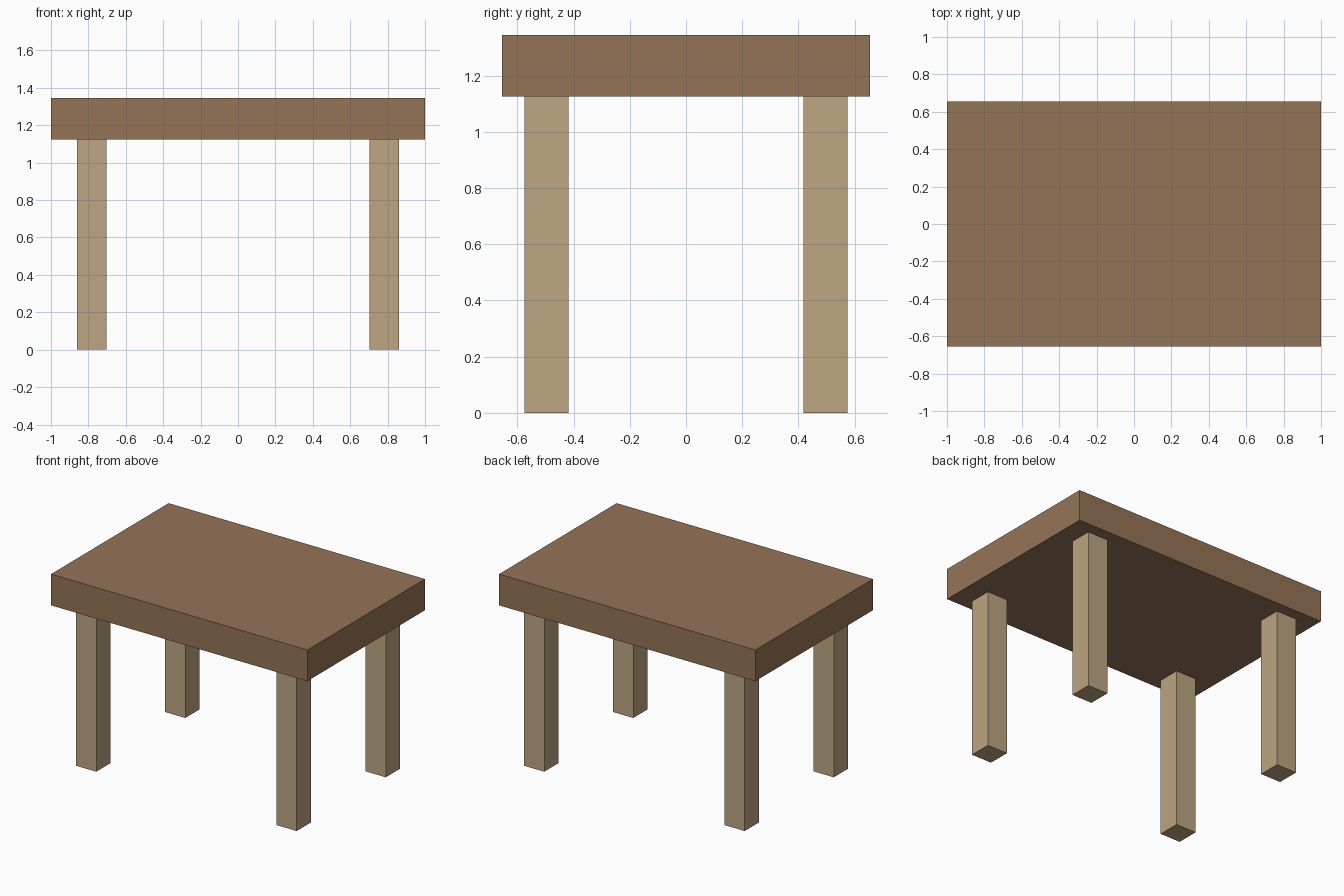
import bpy

cube = bpy.data.objects.get("Cube")
if cube:
    bpy.data.objects.remove(cube, do_unlink=True)


def make_material(name, colour):
    mat = bpy.data.materials.new(name)
    mat.use_nodes = True
    mat.diffuse_color = colour
    for node in mat.node_tree.nodes:
        if node.type == 'BSDF_PRINCIPLED':
            node.inputs["Base Color"].default_value = colour
            node.inputs["Roughness"].default_value = 0.8
    return mat


def make_box(name, centre, size, mat):
    bpy.ops.mesh.primitive_cube_add(size=1, location=centre)
    obj = bpy.context.object
    obj.name = name
    obj.scale = size
    bpy.ops.object.transform_apply(location=False, rotation=False, scale=True)
    obj.data.materials.append(mat)
    return obj


dark_wood = make_material("dark wood", (0.30, 0.175, 0.095, 1))
light_wood = make_material("light wood", (0.51, 0.375, 0.22, 1))

LEG_HEIGHT = 1.125
LEG_WIDTH = 0.157
TOP_THICKNESS = 0.22

# Thick table top
make_box("table_top", (0, 0, LEG_HEIGHT + TOP_THICKNESS / 2),
         (2, 1.31, TOP_THICKNESS), dark_wood)

# Four square legs, set in from the corners
for end, sy in (("front", -1), ("back", 1)):
    for side, sx in (("left", 1), ("right", -1)):
        make_box(f"{end}_{side}_leg", (sx * 0.782, sy * 0.496, LEG_HEIGHT / 2),
                 (LEG_WIDTH, LEG_WIDTH, LEG_HEIGHT), light_wood)
